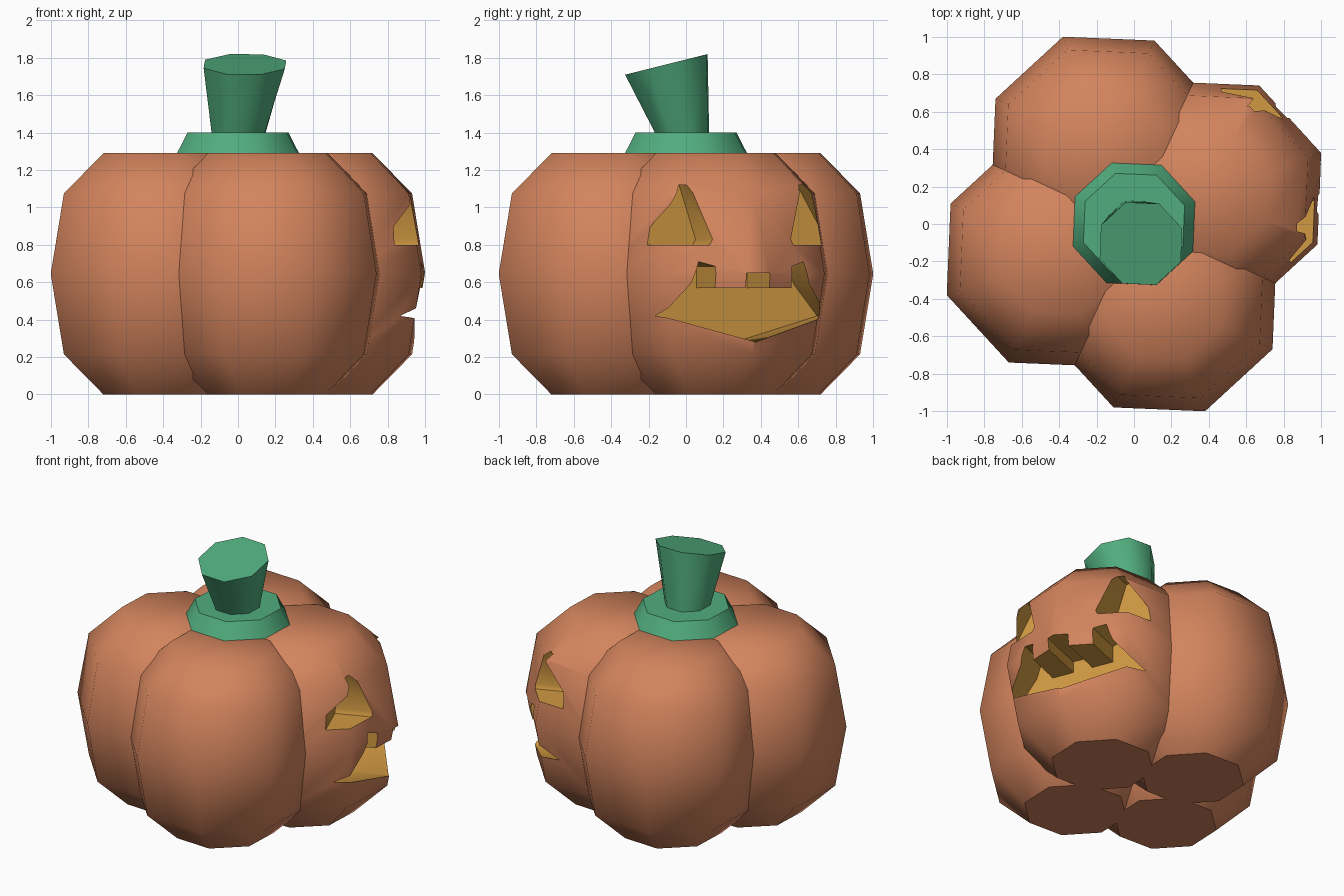
import bpy, bmesh, math
from mathutils import Vector

if "Cube" in bpy.data.objects:
    bpy.data.objects.remove(bpy.data.objects["Cube"])

def mat(name, c):
    m = bpy.data.materials.new(name)
    m.diffuse_color = (*c, 1)
    m.use_nodes = True
    m.node_tree.nodes["Principled BSDF"].inputs["Base Color"].default_value = m.diffuse_color
    return m

ORANGE = mat("pumpkin_orange", (0.65, 0.23, 0.11))
YELLOW = mat("carved_yellow", (0.64, 0.32, 0.055))
GREEN = mat("stem_green", (0.083, 0.42, 0.21))

def make(name, verts, faces, mats):
    me = bpy.data.meshes.new(name)
    me.from_pydata(verts, [], faces)
    bm = bmesh.new()
    bm.from_mesh(me)
    bmesh.ops.recalc_face_normals(bm, faces=bm.faces)
    bm.to_mesh(me)
    bm.free()
    for m in mats:
        me.materials.append(m)
    ob = bpy.data.objects.new(name, me)
    bpy.context.collection.objects.link(ob)
    return ob

def rings(name, sections, start, mats, n=8):
    """Loft n-sided rings: (x, y, z, radius, slope of z along y)."""
    v, f = [], []
    for x, y, z, r, s in sections:
        for k in range(n):
            a = math.radians(start) + math.tau * k / n
            dy = r * math.sin(a)
            v.append((x + r * math.cos(a), y + dy, z + s * dy))
    for i in range(len(sections) - 1):
        for k in range(n):
            j = (k + 1) % n
            f.append((i*n + k, i*n + j, i*n + n + j, i*n + n + k))
    f.append(tuple(range(n))[::-1])
    f.append(tuple(range(len(v) - n, len(v))))
    return make(name, v, f, mats)

def smooth(ob, deg):
    bpy.ops.object.select_all(action='DESELECT')
    ob.select_set(True)
    bpy.context.view_layer.objects.active = ob
    bpy.ops.object.shade_smooth_by_angle(angle=math.radians(deg))
    # keep the flat underside crisp
    me = ob.data
    for e in me.edges:
        if all(me.vertices[i].co.z < 0.001 for i in e.vertices):
            e.use_edge_sharp = True

# Four overlapping lobes
PROFILE = [(0, 0.34), (0.215, 0.565), (0.645, 0.64), (1.075, 0.565), (1.29, 0.34)]
lobes = []
for i, name in enumerate(("right_lobe", "back_lobe", "left_lobe", "front_lobe")):
    a = math.radians(21.8 + 90 * i)
    cx, cy = 0.431 * math.cos(a), 0.431 * math.sin(a)
    lobes.append(rings(name, [(cx, cy, z, r, 0) for z, r in PROFILE],
                       20.1, [ORANGE, YELLOW] if i == 0 else [ORANGE]))

# Face cutter: outlines (sideways, height) pushed along the face direction
t = math.radians(21.8)
U = Vector((math.cos(t), math.sin(t), 0))
W = Vector((-math.sin(t), math.cos(t), 0))
eye = [(0.51, 0.80), (0.24, 0.80), (0.225, 0.83), (0.32, 1.12), (0.36, 1.12), (0.525, 0.83)]
half = [(0.475, 0.42), (0.34, 0.59), (0.30, 0.71), (0.22, 0.685),
        (0.22, 0.57), (0.07, 0.57), (0.07, 0.65)]
mouth = [(0, 0.28)] + half + [(-w, z) for w, z in reversed(half)]
cv, cf = [], []
for outline in (eye, [(-w, z) for w, z in eye], mouth):
    n, b = len(outline), len(cv)
    for depth in (0.7, 1.3):
        cv += [U * depth + W * w + Vector((0, 0, z)) for w, z in outline]
    cf += [tuple(range(b, b + n)), tuple(range(b + n, b + 2 * n))]
    cf += [(b + k, b + (k + 1) % n, b + n + (k + 1) % n, b + n + k) for k in range(n)]
cutter = make("face_cutter", cv, cf, [ORANGE, YELLOW])
cutter.hide_render = True
for p in cutter.data.polygons:
    p.material_index = 1

# Carve the face into the right lobe
mod = lobes[0].modifiers.new("carve", 'BOOLEAN')
mod.operation = 'DIFFERENCE'
mod.solver = 'EXACT'
mod.object = cutter
bpy.context.view_layer.objects.active = lobes[0]
bpy.ops.object.modifier_apply(modifier=mod.name)
bpy.data.objects.remove(cutter)
for ob in lobes:
    smooth(ob, 47)

# Collar and leaning stem
collar = rings("stem_collar", [(0, 0, 1.285, 0.35, 0), (0, 0, 1.40, 0.288, 0)], 20.1, [GREEN])
stem = rings("stem", [(0.003, -0.02, 1.395, 0.153, 0), (0.037, -0.105, 1.765, 0.235, 0.25)],
             20.1, [GREEN])
smooth(collar, 47)
smooth(stem, 47)
